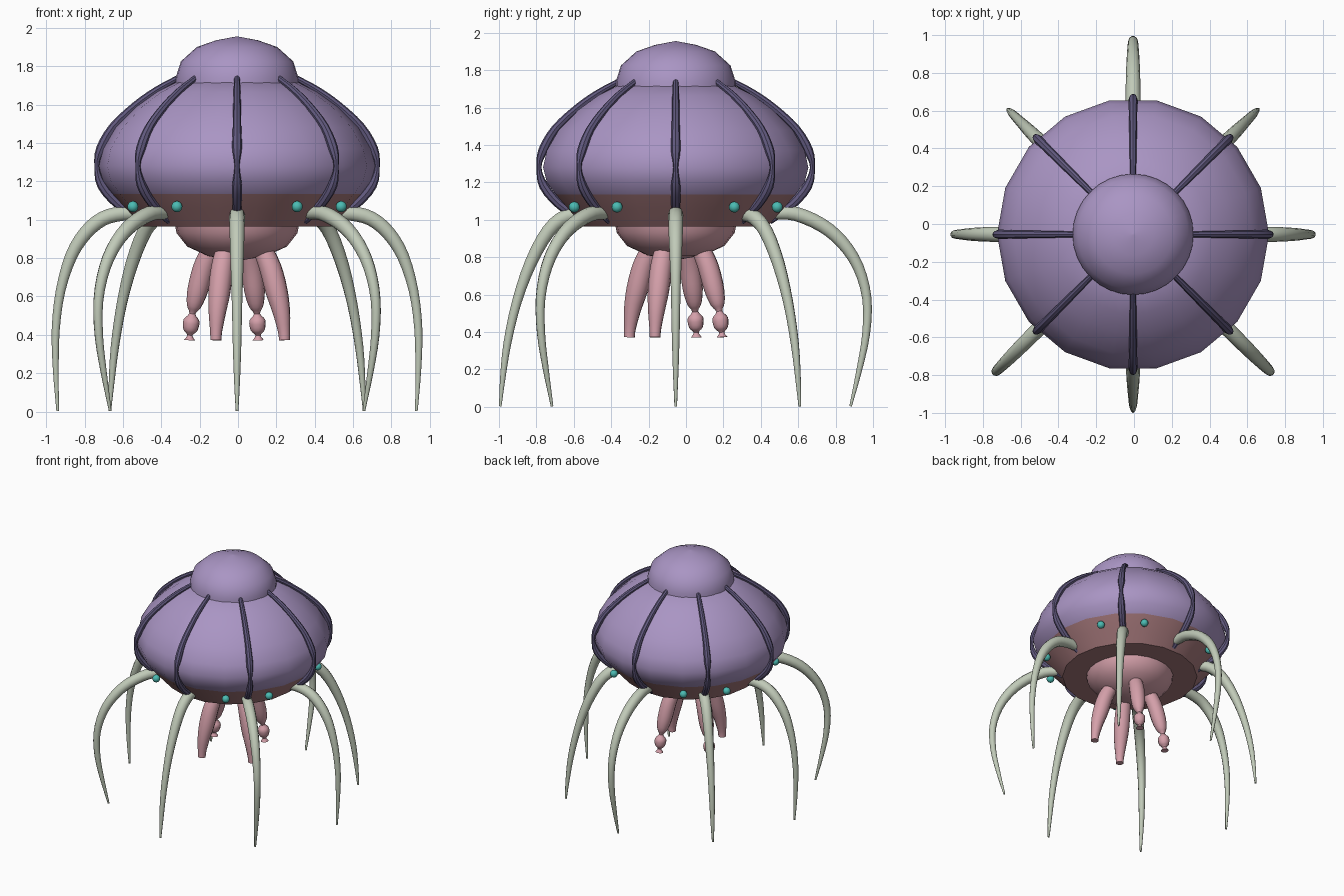
import bpy
import bmesh
from math import sin, cos, pi, radians
from mathutils import Vector

cube = bpy.data.objects.get("Cube")
if cube:
    bpy.data.objects.remove(cube, do_unlink=True)

CENTRE = Vector((-0.005, -0.055, 0))


def material(name, rgb):
    m = bpy.data.materials.new(name)
    m.use_nodes = True
    colour = (*rgb, 1)
    m.diffuse_color = colour
    m.node_tree.nodes["Principled BSDF"].inputs["Base Color"].default_value = colour
    return m


PURPLE = material("soft purple", (0.40, 0.30, 0.55))
UNDER = material("dusky rose", (0.38, 0.19, 0.20))
PINK = material("light pink", (0.66, 0.35, 0.40))
RIB = material("dark violet", (0.12, 0.10, 0.21))
LEG = material("pale sage", (0.53, 0.59, 0.48))
TEAL = material("teal", (0.07, 0.50, 0.45))


def finish(name, bm, mats):
    bmesh.ops.recalc_face_normals(bm, faces=bm.faces)
    mesh = bpy.data.meshes.new(name)
    bm.to_mesh(mesh)
    bm.free()
    obj = bpy.data.objects.new(name, mesh)
    bpy.context.collection.objects.link(obj)
    for m in mats:
        mesh.materials.append(m)
    obj.location = CENTRE
    bpy.ops.object.select_all(action='DESELECT')
    obj.select_set(True)
    bpy.context.view_layer.objects.active = obj
    bpy.ops.object.shade_smooth_by_angle(angle=radians(40))
    return obj


def skin(bm, rings):
    """Bridge successive rings of points and cap both ends."""
    loops = [[bm.verts.new(p) for p in ring] for ring in rings]
    for a, b in zip(loops, loops[1:]):
        n = len(a)
        for i in range(n):
            bm.faces.new((a[i], a[(i + 1) % n], b[(i + 1) % n], b[i]))
    bm.faces.new(loops[0])
    bm.faces.new(loops[-1])


def lathe(name, profile, segs, mats):
    bm = bmesh.new()
    skin(bm, [[(r * cos(2 * pi * i / segs), r * sin(2 * pi * i / segs), z)
               for i in range(segs)] for r, z in profile])
    return finish(name, bm, mats)


def refine(points, steps):
    """Catmull-Rom through the points."""
    pts = [Vector(p) for p in points]
    pts = [2 * pts[0] - pts[1]] + pts + [2 * pts[-1] - pts[-2]]
    out = []
    for a, b, c, d in zip(pts, pts[1:], pts[2:], pts[3:]):
        for k in range(steps):
            t = k / steps
            out.append(0.5 * (2 * b + (c - a) * t + (2 * a - 5 * b + 4 * c - d) * t ** 2
                              + (3 * b - a - 3 * c + d) * t ** 3))
    return out + [pts[-2]]


def limb(name, points, degrees, mat, sides=10, steps=3):
    """Tapered tube; points are (distance from axis, height, radius)."""
    pts = refine(points, steps)
    out = Vector((cos(radians(degrees)), sin(radians(degrees)), 0))
    up = Vector((0, 0, 1))
    across = out.cross(up)
    rings = []
    for i, p in enumerate(pts):
        a, b = pts[max(i - 1, 0)], pts[min(i + 1, len(pts) - 1)]
        tangent = (out * (b.x - a.x) + up * (b.y - a.y)).normalized()
        normal = tangent.cross(across)
        mid = out * p.x + up * p.y
        rings.append([mid + max(p.z, 0.004) * (across * cos(2 * pi * k / sides)
                      + normal * sin(2 * pi * k / sides)) for k in range(sides)])
    bm = bmesh.new()
    skin(bm, rings)
    return finish(name, bm, [mat])


# Bell: purple above, rose underside
bell = lathe("bell", [(0.30, 1.725), (0.42, 1.665), (0.525, 1.59), (0.635, 1.48),
                      (0.70, 1.37), (0.72, 1.28), (0.70, 1.2), (0.65, 1.135),
                      (0.585, 1.06), (0.50, 0.965), (0.30, 0.965)], 18, [PURPLE, UNDER])
for face in bell.data.polygons:
    if face.center.z < 1.13:
        face.material_index = 1

# Crown dome and belly bowl
lathe("crown", [(0.32, 1.68), (0.32, 1.74), (0.293, 1.825), (0.21, 1.9),
                (0.11, 1.935), (0.004, 1.955)], 32, [PURPLE])
lathe("belly", [(0.325, 0.98), (0.315, 0.93), (0.26, 0.86), (0.15, 0.81),
                (0.004, 0.785)], 24, [PINK])

# Ribs over the bell
rib_path = [(0.305, 1.74, 0.015), (0.42, 1.675, 0.018), (0.53, 1.595, 0.02),
            (0.645, 1.485, 0.022), (0.71, 1.37, 0.025), (0.731, 1.28, 0.013),
            (0.705, 1.18, 0.025), (0.62, 1.08, 0.024), (0.50, 0.995, 0.021)]
for i in range(8):
    limb(f"rib_{i + 1}", rib_path, 45 * i, RIB, sides=8)

# Legs in three bends
wide = [(0.53, 1.035, 0.034), (0.64, 1.032, 0.04), (0.78, 0.972, 0.039),
        (0.89, 0.88, 0.036), (0.975, 0.75, 0.031), (1.022, 0.58, 0.026),
        (1.018, 0.39, 0.022), (0.982, 0.2, 0.016), (0.935, 0.003, 0.007)]
straight = [(0.47, 1.03, 0.036), (0.58, 1.02, 0.041), (0.68, 0.94, 0.039),
            (0.775, 0.77, 0.034), (0.85, 0.56, 0.027), (0.9, 0.34, 0.022),
            (0.925, 0.15, 0.015), (0.938, 0.003, 0.007)]
middle = [(0.51, 1.03, 0.036), (0.6, 1.032, 0.04), (0.7, 1.005, 0.04),
          (0.79, 0.93, 0.038), (0.865, 0.81, 0.033), (0.92, 0.63, 0.026),
          (0.945, 0.43, 0.022), (0.945, 0.22, 0.016), (0.935, 0.003, 0.007)]
bends = [middle, straight, wide, straight, middle, wide, straight, wide]
for i, bend in enumerate(bends):
    limb(f"leg_{i + 1}", bend, 45 * i, LEG)

# Hanging mouth tentacles, two of them pinched
plain = [(0.14, 0.86, 0.05), (0.19, 0.75, 0.058), (0.225, 0.63, 0.058),
         (0.253, 0.52, 0.046), (0.268, 0.42, 0.032), (0.271, 0.372, 0.029)]
pinched = [(0.14, 0.86, 0.05), (0.19, 0.75, 0.056), (0.225, 0.63, 0.054),
           (0.246, 0.55, 0.038), (0.255, 0.51, 0.016), (0.26, 0.475, 0.042),
           (0.266, 0.425, 0.037), (0.269, 0.398, 0.014), (0.271, 0.372, 0.029)]
for i, shape in enumerate([plain, plain, pinched, pinched]):
    limb(f"tentacle_{i + 1}", shape, 246 + 90 * i, PINK, sides=12)

# Eyes in pairs either side of the diagonal legs
for i in range(4):
    for side in (-1, 1):
        a = radians(45 + 90 * i + 15 * side)
        bm = bmesh.new()
        bmesh.ops.create_uvsphere(bm, u_segments=14, v_segments=10, radius=0.029)
        bmesh.ops.translate(bm, verts=bm.verts,
                            vec=(0.627 * cos(a), 0.627 * sin(a), 1.068))
        finish(f"eye_{2 * i + (side + 1) // 2 + 1}", bm, [TEAL])
